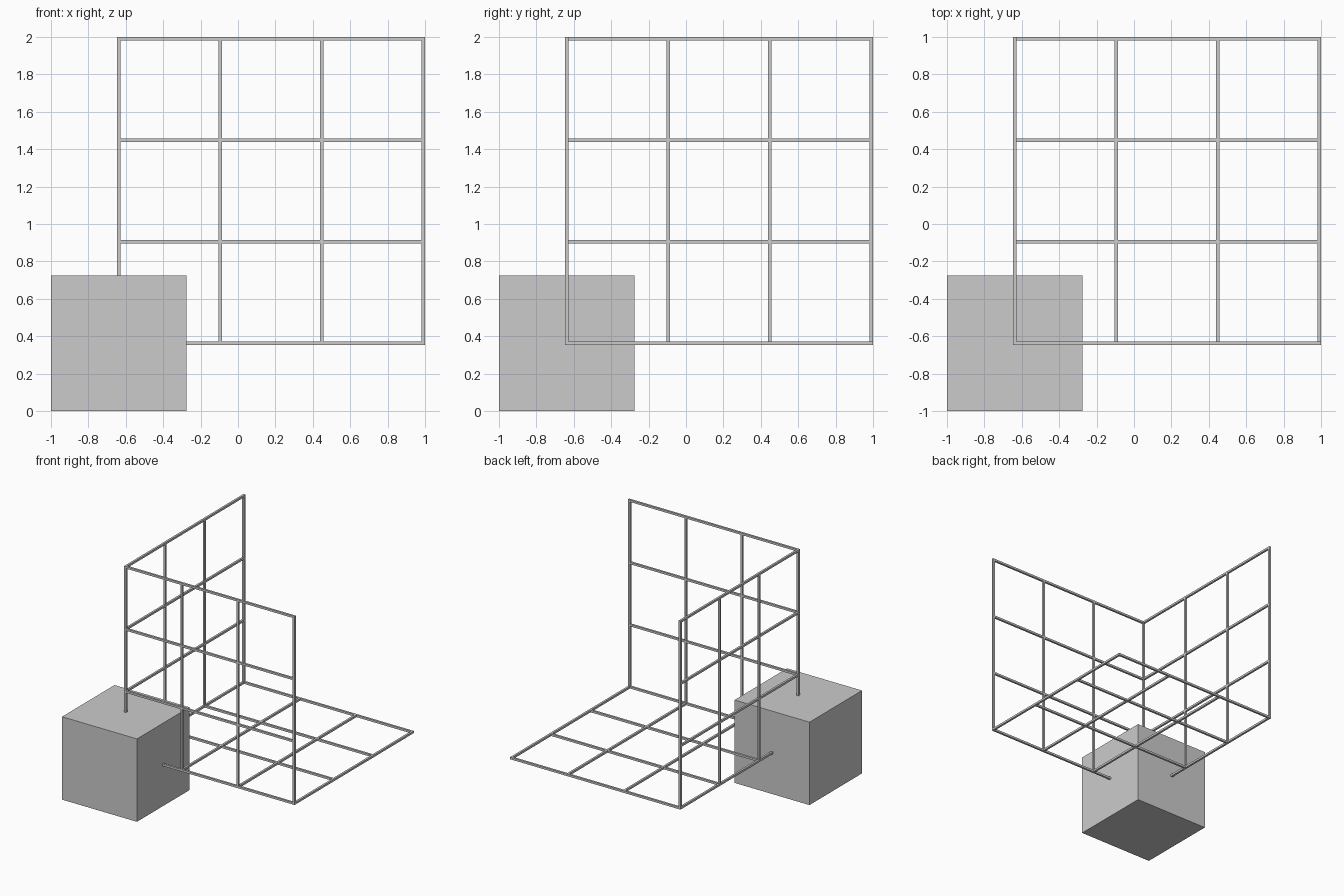
import bpy
import bmesh
from mathutils import Matrix, Vector

cube = bpy.data.objects.get("Cube")
if cube:
    bpy.data.objects.remove(cube, do_unlink=True)

UNIT = 2 / 5.525          # half the side of the solid block
CELL = 1.5 * UNIT         # grid spacing
HALF = 0.025 * UNIT       # half the thickness of a bar
CELLS = 3
CORNER = Vector((UNIT - 1, UNIT - 1, UNIT))   # where the three grids meet

grey = bpy.data.materials.new("light grey")
grey.use_nodes = True
colour = (0.6, 0.6, 0.6, 1)
grey.diffuse_color = colour
grey.node_tree.nodes["Principled BSDF"].inputs["Base Color"].default_value = colour


def add_box(bm, centre, size):
    matrix = Matrix.Translation(centre) @ Matrix.Diagonal((*size, 1))
    bmesh.ops.create_cube(bm, size=1, matrix=matrix)


def finish(bm, name):
    mesh = bpy.data.meshes.new(name)
    bm.to_mesh(mesh)
    bm.free()
    mesh.materials.append(grey)
    obj = bpy.data.objects.new(name, mesh)
    bpy.context.collection.objects.link(obj)


# Solid block around the shared corner
bm = bmesh.new()
add_box(bm, CORNER, (2 * UNIT,) * 3)
finish(bm, "corner_block")

# Three square grids of bars; shared edges are built only once
built = set()
for name, first, second in (("floor_grid", 0, 1), ("front_wall_grid", 0, 2),
                            ("side_wall_grid", 1, 2)):
    bm = bmesh.new()
    for along, across in ((first, second), (second, first)):
        for step in range(CELLS + 1):
            key = (along, across if step else None, step)
            if key in built:
                continue
            built.add(key)
            centre = CORNER.copy()
            centre[along] += CELLS * CELL / 2
            centre[across] += step * CELL
            size = Vector((2 * HALF,) * 3)
            size[along] += CELLS * CELL
            add_box(bm, centre, size)
    finish(bm, name)
